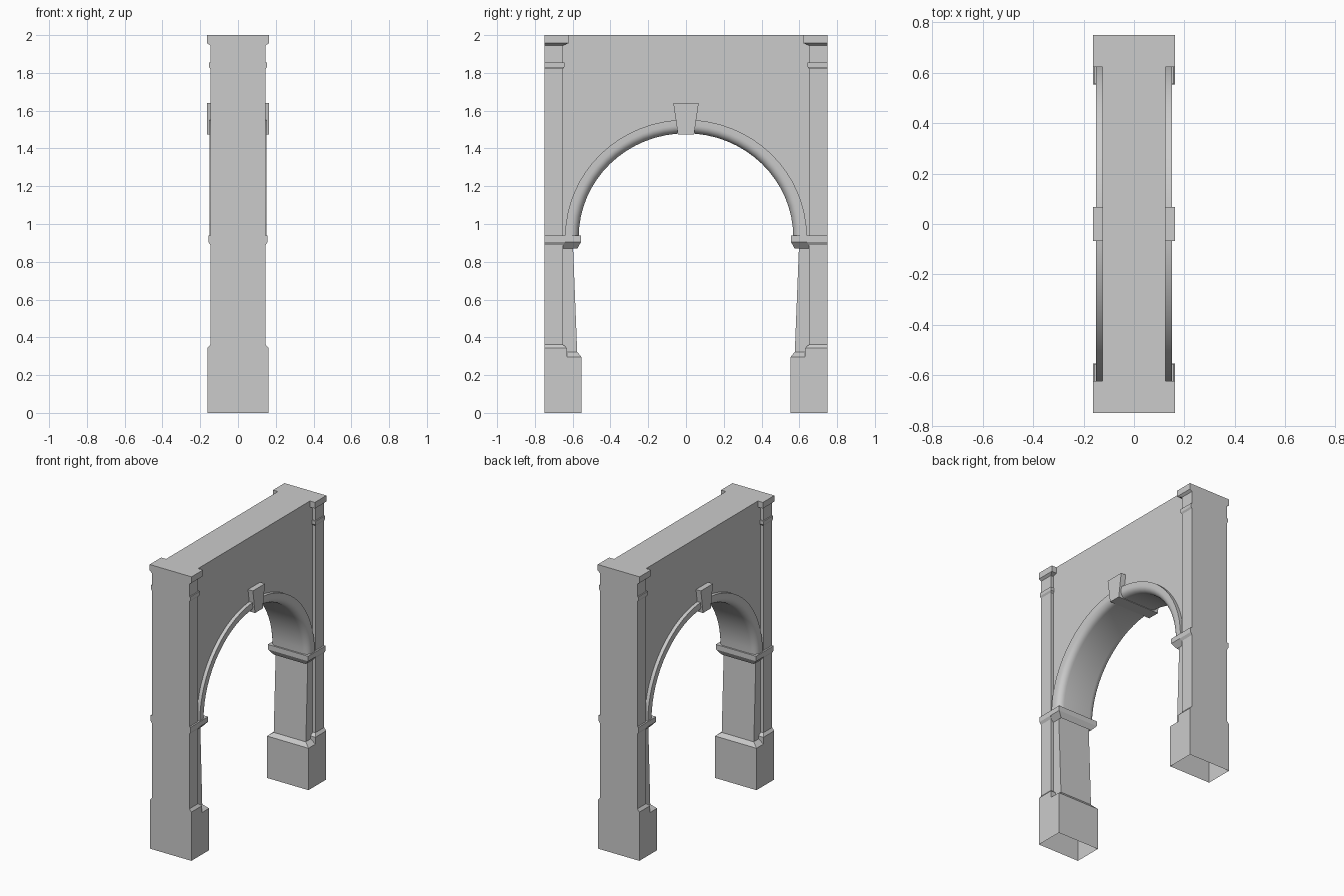
import bpy
import bmesh
from math import sin, cos, pi, radians

cube = bpy.data.objects.get("Cube")
if cube:
    bpy.data.objects.remove(cube, do_unlink=True)

# One stone colour for everything
stone = bpy.data.materials.new("grey stone")
stone.use_nodes = True
colour = (0.6, 0.6, 0.6, 1)
stone.diffuse_color = colour
stone.node_tree.nodes["Principled BSDF"].inputs["Base Color"].default_value = colour

END = 0.75         # outer end of the arch
WALL = 0.125       # half thickness of the plain wall
SPRING = 0.93      # height where the arch starts
STEPS = 32


def finish(name, bm):
    bmesh.ops.recalc_face_normals(bm, faces=bm.faces)
    mesh = bpy.data.meshes.new(name)
    bm.to_mesh(mesh)
    bm.free()
    mesh.materials.append(stone)
    obj = bpy.data.objects.new(name, mesh)
    bpy.context.collection.objects.link(obj)
    return obj


def prism(name, outline, half):
    """Extrude a y-z outline across x."""
    bm = bmesh.new()
    face = bm.faces.new([bm.verts.new((-half, y, z)) for y, z in outline])
    ext = bmesh.ops.extrude_face_region(bm, geom=[face], use_keep_orig=True)
    moved = [g for g in ext["geom"] if isinstance(g, bmesh.types.BMVert)]
    bmesh.ops.translate(bm, verts=moved, vec=(2 * half, 0, 0))
    return finish(name, bm)


def stack(name, levels, side, outer=END, cap=False):
    """Join rectangles (z, inner y, half x) that share one flat outer end."""
    bm = bmesh.new()
    rings = [[bm.verts.new((x, side * y, z)) for x, y in
              ((-h, inner), (h, inner), (h, outer), (-h, outer))]
             for z, inner, h in levels]
    for a, b in zip(rings, rings[1:]):
        for i in range(4):
            j = (i + 1) % 4
            bm.faces.new((a[i], a[j], b[j], b[i]))
    if cap:
        bm.faces.new(rings[-1])
    return finish(name, bm)


def arc(a, b):
    """Half ellipse from -y to +y."""
    return [(-a * cos(pi * i / STEPS), SPRING + b * sin(pi * i / STEPS))
            for i in range(STEPS + 1)]


# Wall with the arched opening
prism("wall", [(0.575, 0.295), (0.655, 0.295), (0.655, 2), (-0.655, 2),
               (-0.655, 0.295), (-0.575, 0.295)] + arc(0.6, 0.583), WALL)

# Corner piers: plinth, pilaster base, shaft, impost, neck ring and capital
pier = [(0, 0.553, 0.162), (0.295, 0.553, 0.162),
        (0.295, 0.63, 0.162), (0.343, 0.63, 0.162),
        (0.362, 0.652, 0.146), (0.888, 0.652, 0.146),
        (0.905, 0.64, 0.157), (0.905, 0.556, 0.157),
        (0.94, 0.556, 0.157), (0.94, 0.652, 0.146),
        (1.82, 0.652, 0.146), (1.832, 0.643, 0.154),
        (1.856, 0.643, 0.154), (1.856, 0.652, 0.146),
        (1.945, 0.652, 0.146), (1.957, 0.622, 0.163), (2, 0.622, 0.163)]
plinth_slope = [(0.295, 0.553, 0.162), (0.322, 0.575, WALL)]
impost_slope = [(0.87, 0.575, WALL), (0.905, 0.556, 0.157)]

for side, label in ((1, "back"), (-1, "front")):
    stack(label + "_pier", pier, side, cap=True)
    stack(label + "_plinth_slope", plinth_slope, side, outer=0.7)
    stack(label + "_impost_slope", impost_slope, side, outer=0.7)

# Arch moulding: flat band with a rounded inner edge, swept over the opening
half_profile = [(0, WALL), (0, 0.15), (0.03, 0.15)]
half_profile += [(0.03 + 0.042 * sin(t), 0.105 + 0.045 * cos(t))
                 for t in (pi / 2 * i / 6 for i in range(1, 7))]
profile = half_profile + [(r, -x) for r, x in reversed(half_profile)]
bm = bmesh.new()
rows = [[bm.verts.new((x, y, z)) for y, z in arc(0.64 - r, 0.622 - r)]
        for r, x in profile]
for a, b in zip(rows, rows[1:]):
    for i in range(STEPS):
        bm.faces.new((a[i], a[i + 1], b[i + 1], b[i]))
moulding = finish("arch_moulding", bm)
bpy.ops.object.select_all(action="DESELECT")
moulding.select_set(True)
bpy.context.view_layer.objects.active = moulding
bpy.ops.object.shade_smooth_by_angle(angle=radians(35))

# Keystone at the crown
prism("keystone", [(-0.043, 1.475), (0.043, 1.475), (0.067, 1.64), (-0.067, 1.64)], 0.163)
